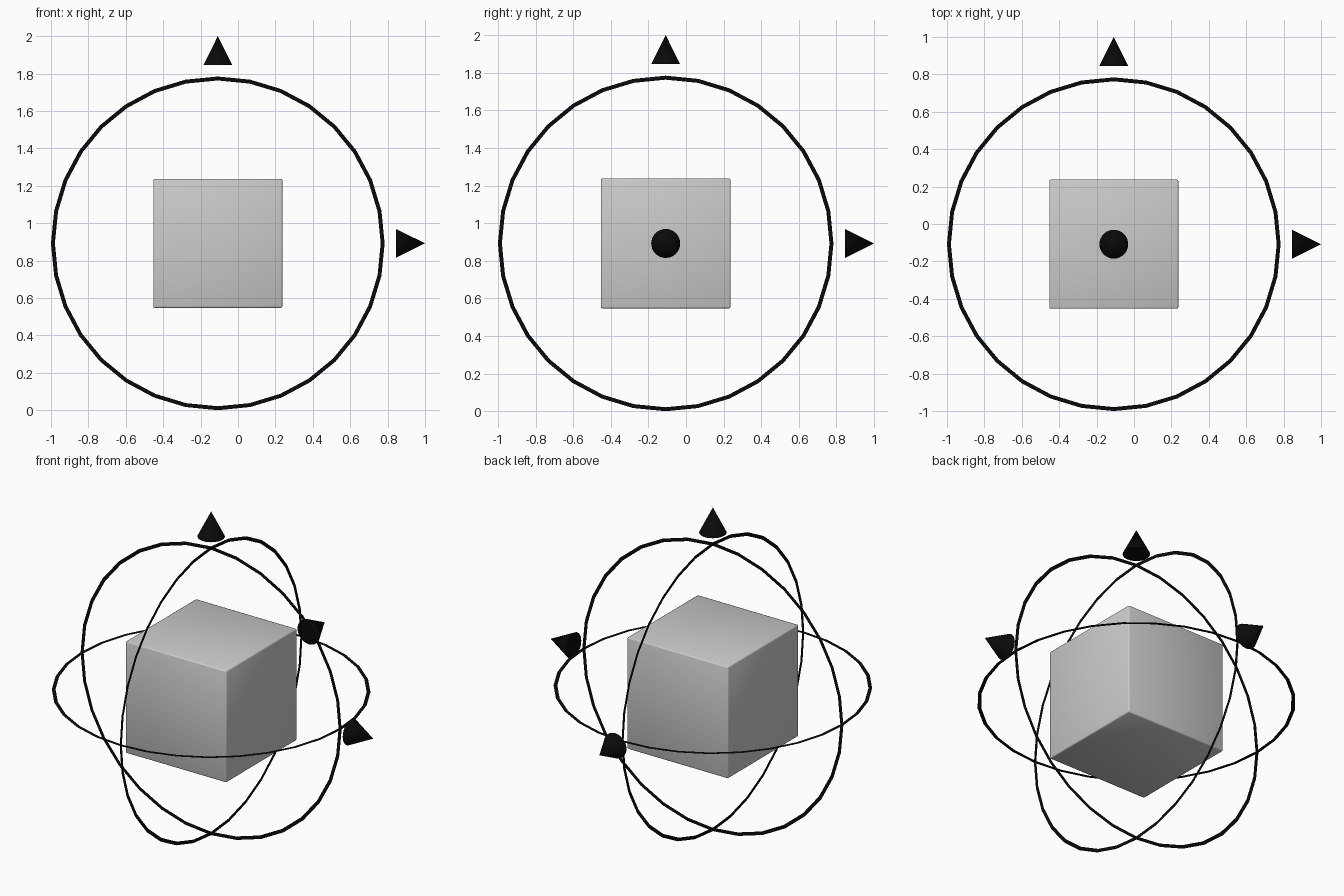
import bpy, bmesh
from math import pi, sin, cos
from mathutils import Matrix, Vector

if "Cube" in bpy.data.objects:
    bpy.data.objects.remove(bpy.data.objects["Cube"])

R_OUT, R_IN = 0.892, 0.871
CENTRE = Vector((R_OUT - 1, R_OUT - 1, R_OUT))
TIP, BASE, CONE_R = 2 - R_OUT, 0.953, 0.077

black = bpy.data.materials.new("black")
black.diffuse_color = (0.003, 0.003, 0.003, 1)
black.use_nodes = True
black.node_tree.nodes["Principled BSDF"].inputs["Base Color"].default_value = black.diffuse_color

# Rotations that turn local z towards each world axis
AXES = {
    "x": Matrix.Rotation(pi / 2, 4, 'Y'),
    "y": Matrix.Rotation(-pi / 2, 4, 'X'),
    "z": Matrix.Identity(4),
}


def finish(bm, name, material=None):
    mesh = bpy.data.meshes.new(name)
    bm.to_mesh(mesh)
    bm.free()
    obj = bpy.data.objects.new(name, mesh)
    obj.location = CENTRE
    bpy.context.collection.objects.link(obj)
    if material:
        mesh.materials.append(material)
    return obj


def flat_ring(name, turn, sides=32):
    bm = bmesh.new()
    loops = [[bm.verts.new((r * cos(2 * pi * i / sides), r * sin(2 * pi * i / sides), 0))
              for i in range(sides)] for r in (R_IN, R_OUT)]
    for i in range(sides):
        j = (i + 1) % sides
        bm.faces.new((loops[0][i], loops[1][i], loops[1][j], loops[0][j]))
    bm.transform(turn)
    return finish(bm, name, black)


def arrow_cone(name, turn):
    bm = bmesh.new()
    bmesh.ops.create_cone(bm, cap_ends=True, segments=32, radius1=CONE_R, radius2=0,
                          depth=TIP - BASE,
                          matrix=turn @ Matrix.Translation((0, 0, (TIP + BASE) / 2)))
    obj = finish(bm, name, black)
    bpy.context.view_layer.objects.active = obj
    obj.select_set(True)
    bpy.ops.object.shade_smooth_by_angle()
    obj.select_set(False)


# Centre cube with a fine softened edge
bm = bmesh.new()
bmesh.ops.create_cube(bm, size=0.69)
bmesh.ops.bevel(bm, geom=bm.edges[:], offset=0.008, segments=2, profile=0.5, affect='EDGES')
for f in bm.faces:
    f.smooth = True
finish(bm, "centre_cube")

# One flat ring and one arrow cone for each axis
for axis, turn in AXES.items():
    flat_ring(f"ring_{axis}", turn)
    arrow_cone(f"arrow_cone_{axis}", turn)
